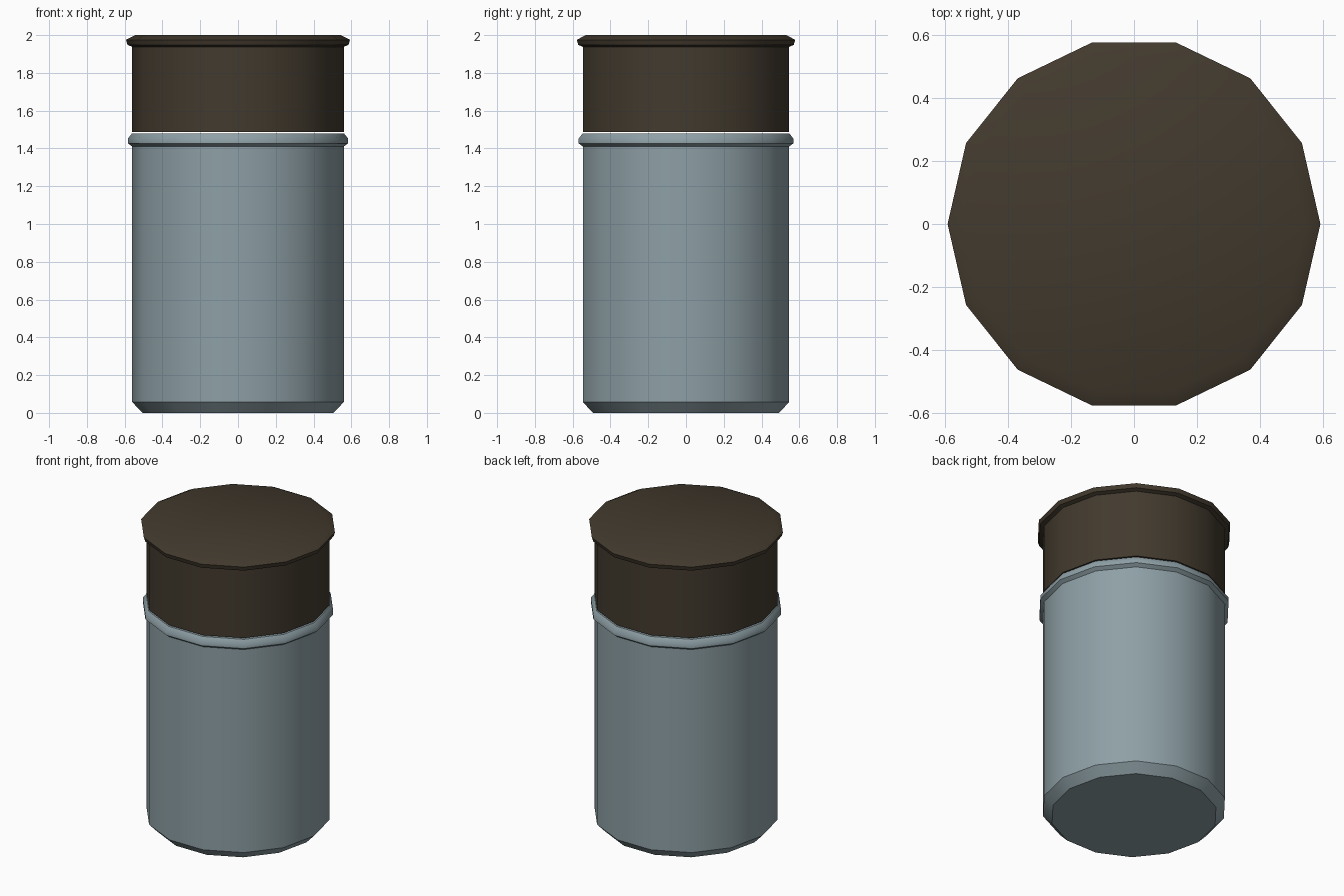
import bpy, bmesh, math

if "Cube" in bpy.data.objects:
    bpy.data.objects.remove(bpy.data.objects["Cube"])

SIDES = 14


def lathe(name, profile, color):
    """Closed solid of revolution from (radius, z) pairs, bottom to top."""
    bm = bmesh.new()
    rings = [[bm.verts.new((r * math.cos(2 * math.pi * i / SIDES),
                            r * math.sin(2 * math.pi * i / SIDES), z))
              for i in range(SIDES)] for r, z in profile]
    for low, high in zip(rings, rings[1:]):
        for i in range(SIDES):
            j = (i + 1) % SIDES
            bm.faces.new((low[i], low[j], high[j], high[i]))
    bm.faces.new(rings[0][::-1])
    bm.faces.new(rings[-1])
    mesh = bpy.data.meshes.new(name)
    bm.to_mesh(mesh)
    bm.free()
    obj = bpy.data.objects.new(name, mesh)
    bpy.context.collection.objects.link(obj)
    mat = bpy.data.materials.new(name + "_color")
    mat.diffuse_color = (*color, 1)
    mat.use_nodes = True
    mat.node_tree.nodes["Principled BSDF"].inputs["Base Color"].default_value = mat.diffuse_color
    mesh.materials.append(mat)
    # smooth around the sides, sharp at the rims
    bpy.ops.object.select_all(action='DESELECT')
    obj.select_set(True)
    bpy.context.view_layer.objects.active = obj
    bpy.ops.object.shade_smooth_by_angle(angle=math.radians(40))
    return obj


# Jar body: chamfered foot, straight wall, raised bead at the rim
lathe("jar_body", [(0.505, 0), (0.56, 0.057), (0.56, 1.41), (0.583, 1.427),
                   (0.583, 1.452), (0.562, 1.479)], (0.27, 0.35, 0.38))

# Lid: straight wall with an overhanging flange, just clear of the jar
lathe("lid", [(0.56, 1.487), (0.56, 1.938), (0.585, 1.948),
              (0.593, 1.975), (0.545, 2.0)], (0.055, 0.042, 0.027))
